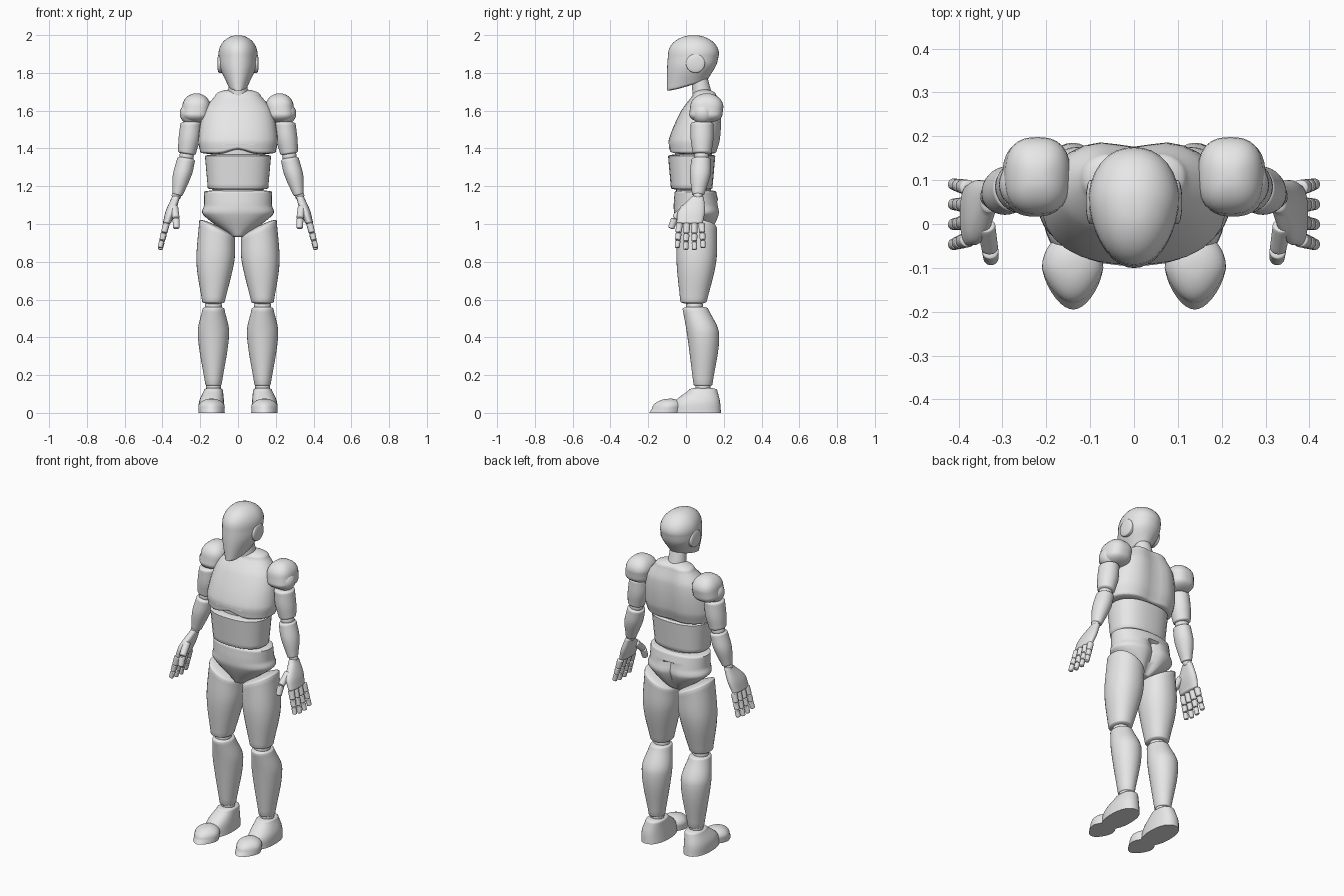
import bpy
import bmesh
from math import cos, sin, pi, tau, exp, radians
from mathutils import Matrix, Vector

if "Cube" in bpy.data.objects:
    bpy.data.objects.remove(bpy.data.objects["Cube"], do_unlink=True)

SIDES = 32
STEPS = 8

grey = bpy.data.materials.new("light_grey")
grey.use_nodes = True
colour = (.8, .8, .8, 1)
grey.diffuse_color = colour
grey.node_tree.nodes["Principled BSDF"].inputs["Base Color"].default_value = colour


def finish(name, bm, paired):
    """Turn a bmesh into a smooth object, mirrored across x when paired."""
    bmesh.ops.recalc_face_normals(bm, faces=bm.faces)
    mesh = bpy.data.meshes.new(name)
    bm.to_mesh(mesh)
    bm.free()
    mesh.materials.append(grey)
    obj = bpy.data.objects.new(name, mesh)
    bpy.context.collection.objects.link(obj)
    bpy.ops.object.select_all(action="DESELECT")
    obj.select_set(True)
    bpy.context.view_layer.objects.active = obj
    bpy.ops.object.shade_smooth_by_angle(angle=radians(50))
    if paired:
        mirror = obj.modifiers.new("mirror", "MIRROR")
        mirror.use_mirror_merge = False


def ring(z, wide, deep, x=0, y=0, lean=0, pitch=0):
    """A cross-section with its half sizes; lean and pitch tilt it along x and y."""
    return Vector((z, wide, deep, x, y, lean, pitch))


def blend(rings):
    """Smooth Hermite interpolation of the cross-sections along their height."""
    last = len(rings) - 1
    slopes = []
    for i in range(len(rings)):
        before, after = rings[max(i - 1, 0)], rings[min(i + 1, last)]
        slopes.append((after - before) / (after[0] - before[0]))
    result = []
    for i in range(last):
        start, end = rings[i], rings[i + 1]
        gap = end[0] - start[0]
        for k in range(STEPS):
            t = k / STEPS
            result.append(start.lerp(end, t * t * (3 - 2 * t))
                          + slopes[i] * gap * t * (1 - t) ** 2
                          - slopes[i + 1] * gap * t * t * (1 - t))
    return result + [rings[-1]]


def dome(base, height):
    """Shrinking cross-sections that close an end with a quarter ellipse."""
    result = []
    for k in range(1, STEPS):
        angle = pi / 2 * k / STEPS
        section = base.copy()
        section[0] += height * sin(angle)
        section[1] *= cos(angle)
        section[2] *= cos(angle)
        result.append(section)
    return result


def loft(name, rings, low=0, high=0, paired=False, power=2, shape=None, matrix=Matrix()):
    """Skin cross-sections, closing the ends with domes of height low and high."""
    sections = blend(rings)
    if low:
        sections = dome(rings[0], -low)[::-1] + sections
    if high:
        sections = sections + dome(rings[-1], high)
    bm = bmesh.new()
    loops = []
    for z, wide, deep, x, y, lean, pitch in sections:
        loop = []
        for k in range(SIDES):
            c, s = cos(tau * k / SIDES), sin(tau * k / SIDES)
            r = (abs(c) ** power + abs(s) ** power) ** (-1 / power)
            dx, dy = wide * r * c, deep * r * s
            point = Vector((x + dx, y + dy, z + lean * dx + pitch * dy))
            if shape:
                shape(point)
            loop.append(bm.verts.new(matrix @ point))
        loops.append(loop)
    for lower, upper in zip(loops, loops[1:]):
        for k in range(SIDES):
            n = (k + 1) % SIDES
            bm.faces.new((lower[k], lower[n], upper[n], upper[k]))
    bm.faces.new(loops[0])
    bm.faces.new(loops[-1])
    finish(name, bm, paired)


def joint(name, centre, radius):
    """A pair of ball joints."""
    bm = bmesh.new()
    bmesh.ops.create_uvsphere(bm, u_segments=24, v_segments=16, radius=radius,
                              matrix=Matrix.Translation(centre))
    finish(name, bm, paired=True)


def digit(name, points, radius):
    """A finger with one rounded link between each pair of points."""
    for i, (start, end) in enumerate(zip(points, points[1:])):
        axis = end - start
        turn = axis.to_track_quat("Z", "Y").to_matrix().to_4x4()
        size = radius * (1 - i / 10)
        bulge = size / 3
        loft(f"{name}_link_{i + 1}",
             [ring(bulge, size, size), ring(axis.length - bulge, size * .9, size * .9)],
             low=bulge, high=bulge, paired=True,
             matrix=Matrix.Translation(start) @ turn)


def face_taper(point):
    """Narrow the head towards the face."""
    front = max(.06 - point.y, 0)
    point.x *= 1 - 1.3 * front


def chest_shape(point):
    """Press in a spine groove and arch the lower front rim."""
    centre = exp(-(point.x / .06) ** 2)
    if point.y > .1:
        point.y -= .02 * centre
    elif point.z < 1.42:
        point.z += .025 * centre


def pelvis_shape(point):
    """Press a cleft into the lower back."""
    if point.y > .08 and point.z < 1.12:
        point.y -= .03 * exp(-(point.x / .03) ** 2)


def toe_taper(point):
    """Draw the toes to a point at the front."""
    front = max(-.1 - point.y, 0)
    point.x += (.135 - point.x) * 3 * front


# Head and neck
loft("head", [ring(z=1.74, wide=.06, deep=.11, y=.01, pitch=.3),
              ring(z=1.83, wide=.1, deep=.13, y=.03, pitch=.08),
              ring(z=1.9, wide=.105, deep=.135, y=.04)],
     low=.01, high=.1, power=2.2, shape=face_taper)
ear_axis = Matrix.Translation((0, .05, 1.85)) @ Matrix.Rotation(pi / 2, 4, "Y")
loft("ear_discs", [ring(z=.08, wide=.05, deep=.05), ring(z=.1, wide=.05, deep=.05)],
     high=.01, paired=True, matrix=ear_axis)
loft("neck", [ring(z=1.66, wide=.055, deep=.055, y=.09),
              ring(z=1.79, wide=.045, deep=.04, y=.07)])

# Torso
loft("chest", [ring(z=1.38, wide=.2, deep=.13, y=.04),
               ring(z=1.45, wide=.21, deep=.14, y=.05),
               ring(z=1.6, wide=.18, deep=.11, y=.085),
               ring(z=1.68, wide=.12, deep=.07, y=.105)],
     low=.015, high=.035, power=2.3, shape=chest_shape)
loft("spine_core", [ring(z=1.1, wide=.13, deep=.09, y=.04),
                    ring(z=1.42, wide=.15, deep=.1, y=.04)])
loft("abdomen", [ring(z=1.19, wide=.16, deep=.11, y=.03),
                 ring(z=1.36, wide=.175, deep=.125, y=.03)],
     low=.012, high=.012, power=2.5)
loft("pelvis", [ring(z=.94, wide=.04, deep=.07, y=.06),
                ring(z=1.05, wide=.185, deep=.12, y=.06),
                ring(z=1.1, wide=.18, deep=.12, y=.055),
                ring(z=1.17, wide=.18, deep=.11, y=.05)],
     low=.01, high=.012, power=2.2, shape=pelvis_shape)

# Legs
leg_x = .13
loft("thighs", [ring(z=.59, wide=.06, deep=.07, x=leg_x, y=.04),
                ring(z=.8, wide=.1, deep=.105, x=.12, y=.055),
                ring(z=.97, wide=.095, deep=.105, x=.11, y=.06, lean=.5)],
     low=.015, high=.02, paired=True, power=2.2)
joint("knee_joints", (leg_x, .045, .565), radius=.045)
loft("shins", [ring(z=.15, wide=.043, deep=.05, x=leg_x, y=.09),
               ring(z=.42, wide=.083, deep=.085, x=leg_x, y=.09),
               ring(z=.55, wide=.058, deep=.068, x=leg_x, y=.05)],
     low=.01, high=.015, paired=True)
joint("ankle_joints", (leg_x, .09, .14), radius=.04)
loft("feet", [ring(z=0, wide=.07, deep=.13, x=.14, y=.055),
              ring(z=.06, wide=.066, deep=.12, x=.14, y=.06),
              ring(z=.12, wide=.05, deep=.075, x=leg_x, y=.09)],
     high=.015, paired=True, power=2.3)
loft("toe_caps", [ring(z=0, wide=.07, deep=.085, x=.14, y=-.11),
                  ring(z=.03, wide=.07, deep=.08, x=.14, y=-.1, pitch=.1)],
     high=.045, paired=True, shape=toe_taper)

# Shoulders and arms
loft("shoulder_guards", [ring(z=1.58, wide=.075, deep=.088, x=.225, y=.105),
                         ring(z=1.62, wide=.075, deep=.088, x=.22, y=.11)],
     low=.045, high=.072, paired=True, power=2.6)
joint("shoulder_joints", (.25, .09, 1.585), radius=.058)
loft("upper_arms", [ring(z=1.38, wide=.047, deep=.05, x=.27, y=.085, lean=.15),
                    ring(z=1.45, wide=.057, deep=.06, x=.258, y=.085),
                    ring(z=1.53, wide=.055, deep=.06, x=.25, y=.085)],
     low=.015, high=.015, paired=True)
joint("elbow_joints", (.272, .082, 1.36), radius=.038)
loft("forearms", [ring(z=1.16, wide=.028, deep=.033, x=.32, y=.065, lean=.2),
                  ring(z=1.26, wide=.05, deep=.054, x=.295, y=.075),
                  ring(z=1.34, wide=.047, deep=.052, x=.275, y=.08, lean=.15)],
     low=.01, high=.015, paired=True)

# Hands
joint("wrist_joints", (.326, .063, 1.15), radius=.025)
loft("palms", [ring(z=1.01, wide=.022, deep=.07, x=.375, y=.02),
               ring(z=1.07, wide=.027, deep=.07, x=.355, y=.03),
               ring(z=1.14, wide=.021, deep=.035, x=.33, y=.06)],
     low=.012, high=.01, paired=True, power=2.4)
for i in range(4):
    spread = i - 1.5
    knuckle = Vector((.378, .024 + spread * .039, 1.006))
    tip = Vector((.413, .022 + spread * .046, .858 + abs(spread) / 100))
    digit(f"finger_{i + 1}", [knuckle.lerp(tip, t) for t in (0, .4, .7, 1)], radius=.018)
thumb_base, thumb_tip = Vector((.338, 0, 1.09)), Vector((.326, -.08, .975))
thumb_bend = Vector((.328, -.06, 1.03))
digit("thumb", [thumb_base, thumb_bend, thumb_tip], radius=.021)
